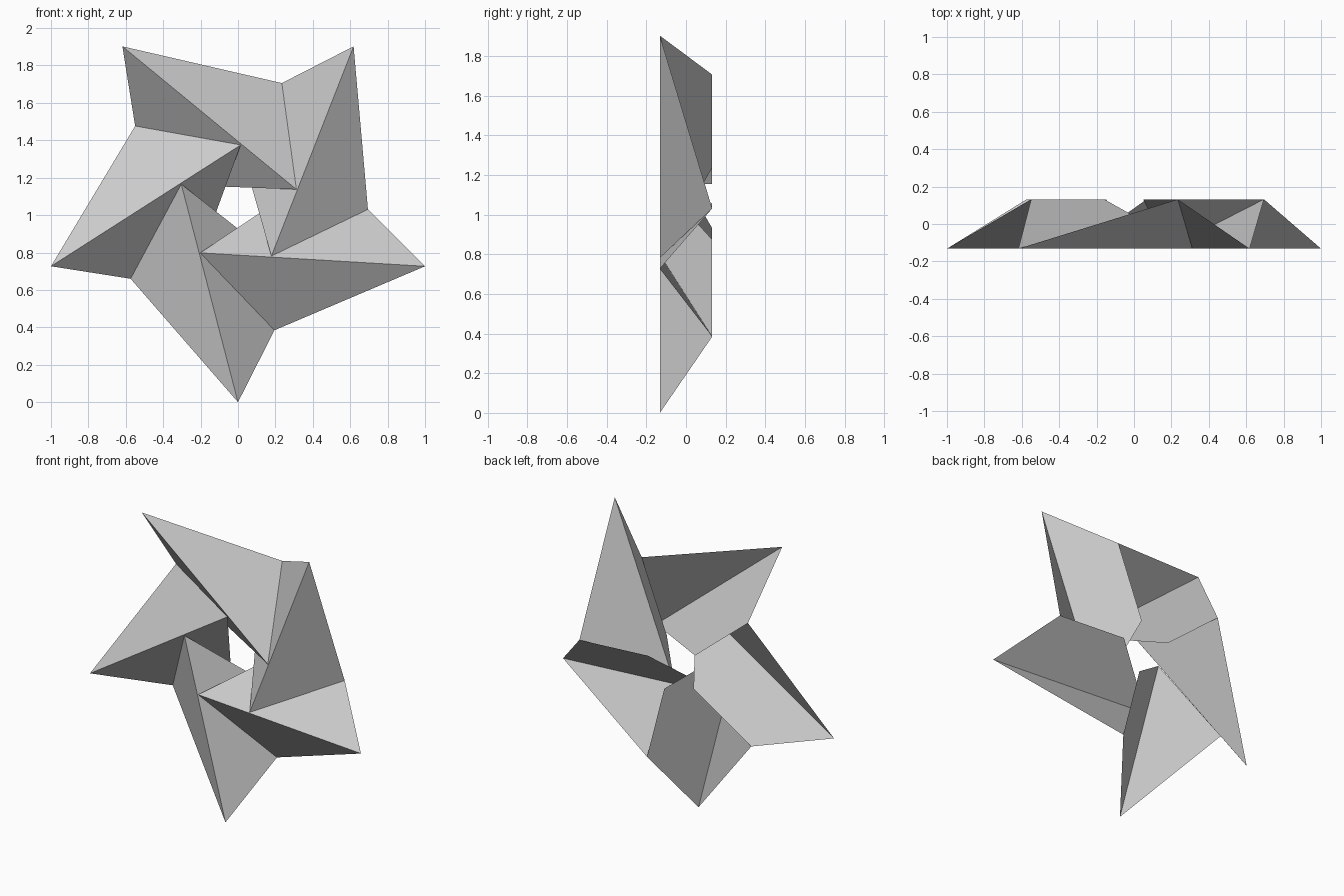
import bpy
from math import radians, cos, sin
from mathutils import Vector, Matrix

if "Cube" in bpy.data.objects:
    bpy.data.objects.remove(bpy.data.objects["Cube"])

R = 1.0515   # tip radius, also height of the ring centre
H = 0.132    # half depth


def polar(r, deg, y):
    a = radians(deg)
    return Vector((r * cos(a), y, r * sin(a)))


# One folded sheet: a front ridge with a wide flap and a narrow triangular flap
tip = polar(R, -90, -H)
ridge_end = polar(0.324, -200.6, -H)
valley = polar(0.695, -73.7, H)
back_end = valley + 0.42 * (ridge_end - tip)
prev_valley = polar(0.695, -145.7, H)
points = [tip, valley, back_end, ridge_end, prev_valley]
faces = [(0, 1, 2, 3), (0, 3, 4)]

# Five interlocking sheets around the y axis
for i in range(5):
    turn = Matrix.Rotation(radians(-72 * i), 4, 'Y')
    place = Matrix.Translation((0, 0, R)) @ turn
    mesh = bpy.data.meshes.new("folded_star_arm")
    mesh.from_pydata([place @ p for p in points], [], faces)
    arm = bpy.data.objects.new(f"folded_star_arm_{i + 1}", mesh)
    bpy.context.collection.objects.link(arm)
